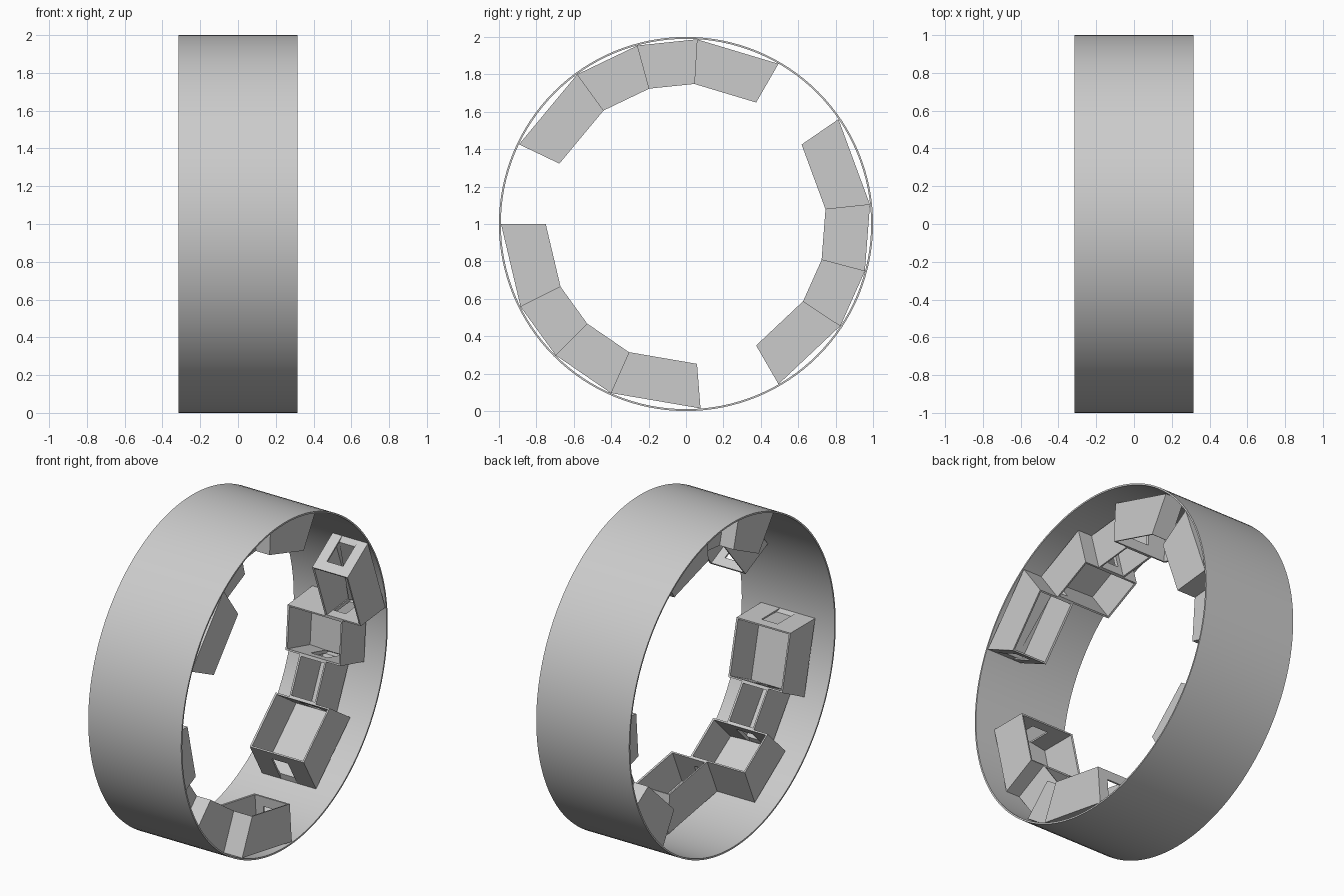
import bpy, bmesh
from math import radians, cos, sin, pi
from mathutils import Vector

if "Cube" in bpy.data.objects:
    bpy.data.objects.remove(bpy.data.objects["Cube"])

HALF_W = 0.315      # half width of the ring along x
R_IN, R_OUT = 0.75, 0.989   # room rim and room floor radii
DOOR_TOP = 0.81


def point(x, r, deg):
    a = radians(deg)
    return (x, r * cos(a), 1 + r * sin(a))


def add_object(name, bm):
    mesh = bpy.data.meshes.new(name)
    bm.to_mesh(mesh)
    bm.free()
    ob = bpy.data.objects.new(name, mesh)
    bpy.context.collection.objects.link(ob)
    return ob


# Outer ring: rectangular section spun about the x axis
bm = bmesh.new()
section = [bm.verts.new(point(x, r, 0)) for x, r in
           ((-HALF_W, 0.99), (HALF_W, 0.99), (HALF_W, 1.0), (-HALF_W, 1.0))]
edges = [bm.edges.new((section[i], section[(i + 1) % 4])) for i in range(4)]
bmesh.ops.spin(bm, geom=section + edges, cent=(0, 0, 1), axis=(1, 0, 0),
               angle=2 * pi, steps=128)
bmesh.ops.remove_doubles(bm, verts=bm.verts, dist=0.0005)
bmesh.ops.recalc_face_normals(bm, faces=bm.faces)
ring = add_object("outer_ring", bm)
bpy.context.view_layer.objects.active = ring
ring.select_set(True)
bpy.ops.object.shade_smooth_by_angle(angle=radians(30))
ring.select_set(False)


# Open-topped room with a doorway notch in each end wall
def room(name, a0, a1, x0, x1, door0, door1):
    bm = bmesh.new()

    def end(deg, door):
        c, w = door
        d0, d1 = c - w / 2, c + w / 2
        pts = ((x0, R_IN), (x1, R_IN), (x1, R_OUT), (d1, R_OUT),
               (d1, DOOR_TOP), (d0, DOOR_TOP), (d0, R_OUT), (x0, R_OUT))
        return [bm.verts.new(point(x, r, deg)) for x, r in pts]

    s, e = end(a0, door0), end(a1, door1)
    bm.faces.new(s[::-1])
    bm.faces.new(e)
    bm.faces.new((s[1], s[2], e[2], e[1]))
    bm.faces.new((s[0], e[0], e[7], s[7]))
    bm.faces.new((e[7], e[6], e[3], e[2], s[2], s[3], s[6], s[7]))   # floor
    ob = add_object(name, bm)
    mod = ob.modifiers.new("wall_thickness", 'SOLIDIFY')
    mod.thickness = 0.01
    mod.offset = -1
    mod.use_even_offset = True


# Three identical groups of four rooms, 120 degrees apart
MID = (0, 0.11)          # door centre and width
SIDE = (0.128, 0.08)
LAST = (0.19, 0.11)
LAYOUT = (
    ("entry_room", 0, 26.6, -0.183, 0.183, MID, MID),
    ("corridor", 26.6, 45.2, -0.09, 0.09, MID, MID),
    ("middle_room", 45.2, 66, -0.185, 0.185, MID, SIDE),
    ("side_room", 66, 94.5, 0.07, 0.31, SIDE, LAST),
)
for k, start in enumerate((60, 180, 300)):
    for name, a0, a1, x0, x1, d0, d1 in LAYOUT:
        room(f"{name}_{k + 1}", start + a0, start + a1, x0, x1, d0, d1)
